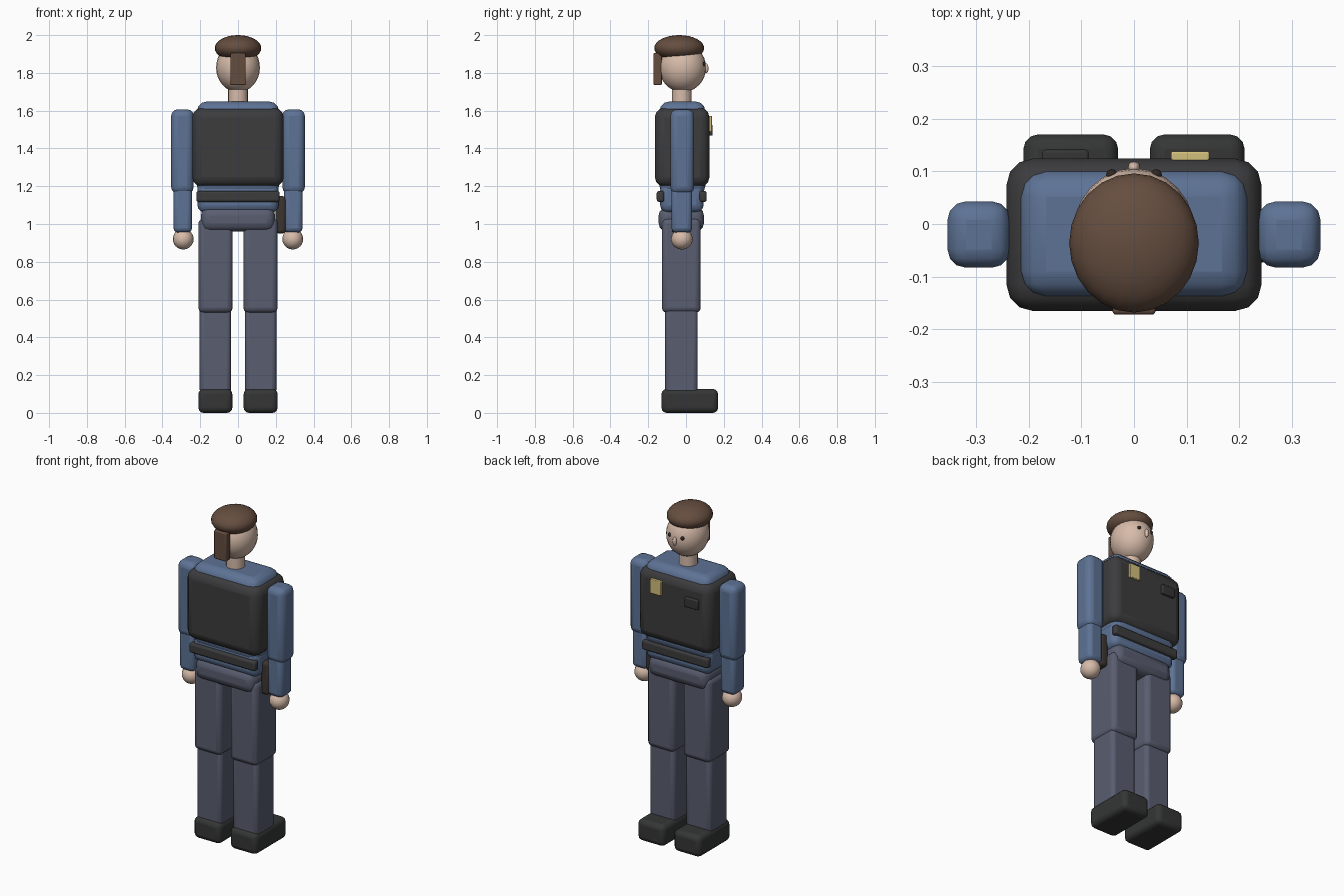
import bpy, math

if "Cube" in bpy.data.objects:
    bpy.data.objects.remove(bpy.data.objects["Cube"])


def material(name, rgb):
    m = bpy.data.materials.new(name)
    m.diffuse_color = (*rgb, 1)
    m.use_nodes = True
    m.node_tree.nodes["Principled BSDF"].inputs["Base Color"].default_value = m.diffuse_color
    return m


SHIRT = material("shirt_blue", (0.11, 0.17, 0.30))
TROUSER = material("trouser_navy", (0.10, 0.11, 0.16))
BLACK = material("black_cloth", (0.045, 0.045, 0.048))
SHOE = material("black_leather", (0.035, 0.036, 0.036))
SKIN = material("skin", (0.68, 0.50, 0.40))
HAIR = material("brown_hair", (0.13, 0.075, 0.05))
LEATHER = material("dark_leather", (0.045, 0.035, 0.03))
GOLD = material("gold", (0.65, 0.52, 0.20))
DARK = material("eye_dark", (0.03, 0.02, 0.015))


def finish(name, mat):
    o = bpy.context.object
    o.name = name
    o.data.materials.append(mat)
    bpy.ops.object.transform_apply(location=False, rotation=False, scale=True)
    bpy.ops.object.shade_smooth_by_angle(angle=math.radians(40))
    return o


def box(name, x, y, z, mat, bevel=0.02):
    """Rounded box given by its extents along each axis."""
    bpy.ops.mesh.primitive_cube_add(size=1, location=[(a + b) / 2 for a, b in (x, y, z)])
    bpy.context.object.scale = [b - a for a, b in (x, y, z)]
    o = finish(name, mat)
    mod = o.modifiers.new("round", 'BEVEL')
    mod.width = bevel
    mod.segments = 3
    return o


def ball(name, loc, radii, mat, seg=24, rings=16):
    bpy.ops.mesh.primitive_uv_sphere_add(segments=seg, ring_count=rings, radius=1, location=loc)
    bpy.context.object.scale = radii
    return finish(name, mat)


def span(s, a, b):
    return tuple(sorted((s * a, s * b)))


# Limbs, mirrored about x = 0
for side, s in (("left", -1), ("right", 1)):
    box(side + "_shoe", span(s, 0.03, 0.21), (-0.13, 0.17), (0, 0.127), SHOE, 0.028)
    box(side + "_lower_leg", span(s, 0.037, 0.203), (-0.11, 0.062), (0.1, 0.56), TROUSER, 0.022)
    box(side + "_upper_leg", span(s, 0.028, 0.21), (-0.128, 0.078), (0.53, 1.03), TROUSER, 0.028)
    box(side + "_upper_arm", span(s, 0.235, 0.354), (-0.083, 0.043), (1.16, 1.607), SHIRT, 0.035)
    box(side + "_forearm", span(s, 0.243, 0.342), (-0.077, 0.033), (0.955, 1.2), SHIRT, 0.025)
    ball(side + "_hand", (s * 0.29, -0.022, 0.92), (0.055, 0.057, 0.055), SKIN, 16, 12)
    ball(side + "_eye", (s * 0.042, 0.093, 1.848), (0.011, 0.011, 0.011), DARK, 12, 8)

# Trunk
box("pelvis", (-0.197, 0.197), (-0.145, 0.095), (0.96, 1.09), TROUSER, 0.045)
box("waist", (-0.215, 0.215), (-0.137, 0.093), (1.06, 1.22), SHIRT, 0.04)
box("shirt_torso", (-0.217, 0.217), (-0.14, 0.102), (1.15, 1.648), SHIRT, 0.05)
box("vest", (-0.242, 0.242), (-0.165, 0.124), (1.198, 1.615), BLACK, 0.05)

# Belt bars, holster, badge and radio
box("rear_belt", (-0.22, 0.22), (-0.155, -0.115), (1.117, 1.175), BLACK, 0.012)
box("front_belt", (-0.22, 0.22), (0.072, 0.109), (1.117, 1.175), BLACK, 0.012)
box("holster", (0.198, 0.255), (-0.075, 0.025), (0.95, 1.147), LEATHER, 0.018)
box("badge", (0.07, 0.143), (0.115, 0.138), (1.487, 1.573), GOLD, 0.004)
box("radio", (-0.174, -0.086), (0.11, 0.141), (1.468, 1.525), SHOE, 0.006)

# Neck and head
bpy.ops.mesh.primitive_cylinder_add(vertices=20, radius=0.052, depth=0.14, location=(0, -0.022, 1.68))
finish("neck", SKIN)
ball("head", (0, -0.018, 1.828), (0.116, 0.124, 0.13), SKIN)
ball("nose", (0, 0.107, 1.824), (0.012, 0.012, 0.026), SKIN, 12, 8)
ball("hair", (0, -0.036, 1.931), (0.123, 0.132, 0.069), HAIR)
box("ponytail", (-0.041, 0.041), (-0.172, -0.128), (1.735, 1.905), HAIR, 0.007)
